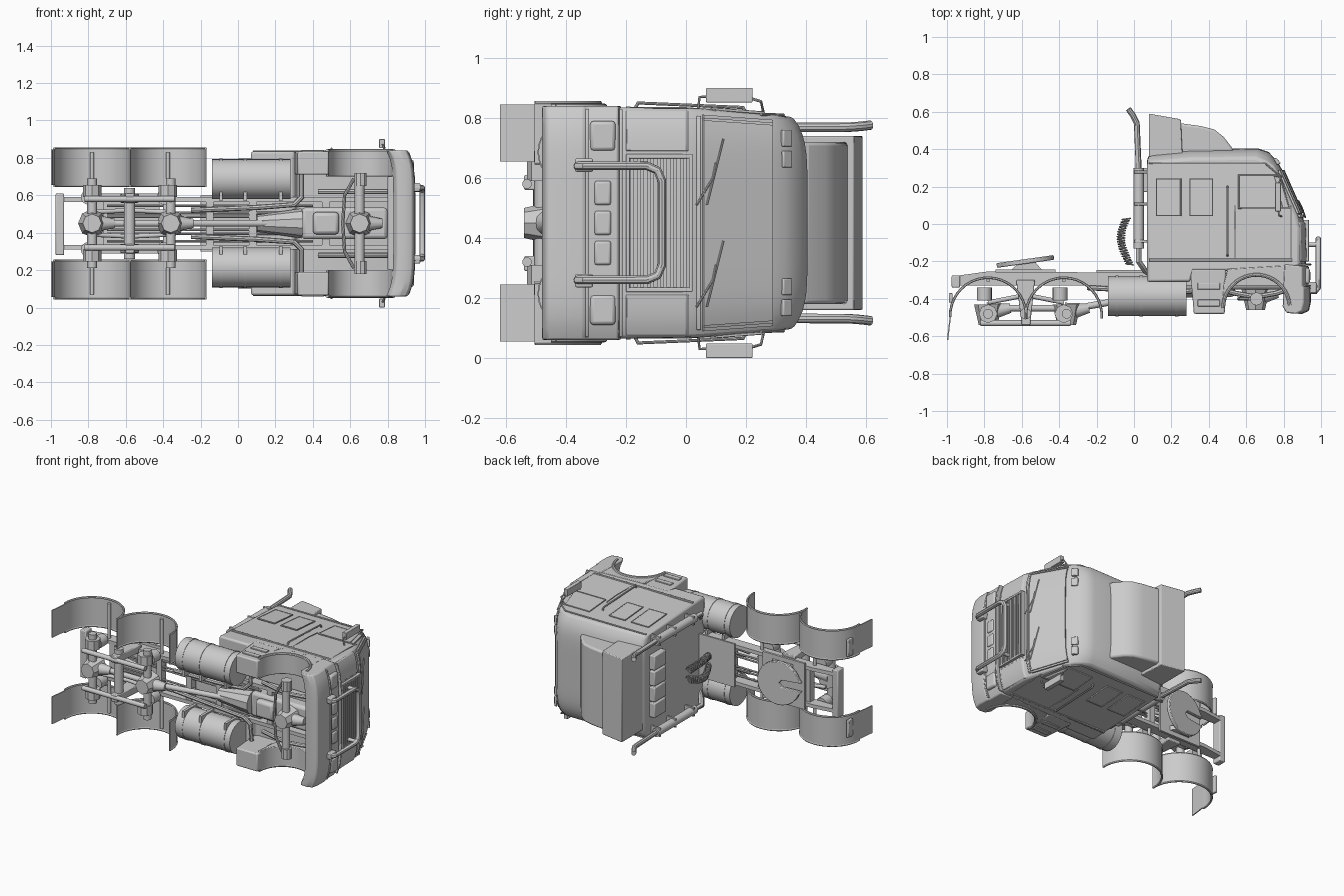
import bpy, bmesh, math
from mathutils import Vector

# Truck lies on its side: nose = +x, roof = +y, width = z about mid-plane C
C, HALF = 0.45, 0.385

def warp(co):
    """Curve the nose, crown the roof and lean the cab sides inward."""
    x, y, z = co
    t = (z - C) / HALF
    x -= 0.035 * t ** 6 * min(1, max(0, x - 0.6) / 0.2)
    drop = 0.05 * t ** 6 * min(1, max(0, y - 0.3) / 0.08)
    return Vector((x, y - drop, C + (z - C) * (1 - 0.2 * max(0, y))))

def add(name, me):
    ob = bpy.data.objects.new(name, me)
    bpy.context.collection.objects.link(ob)
    return ob

def finish(name, bm, bevel=0, seg=2):
    bmesh.ops.recalc_face_normals(bm, faces=bm.faces)
    me = bpy.data.meshes.new(name)
    bm.to_mesh(me)
    bm.free()
    ob = add(name, me)
    if bevel:
        m = ob.modifiers.new("bevel", 'BEVEL')
        m.width, m.segments, m.limit_method = bevel, seg, 'ANGLE'
    return ob

def prism(name, pts, d0, d1, n=1, curved=False, bevel=0, seg=2):
    """Side profile (x, y) extruded across the width from offset d0 to d1."""
    bm = bmesh.new()
    f = warp if curved else Vector
    rings = [[bm.verts.new(f((x, y, C + d0 + (d1 - d0) * i / n))) for x, y in pts] for i in range(n + 1)]
    for a, b in zip(rings, rings[1:]):
        for i in range(len(pts)):
            bm.faces.new((a[i - 1], a[i], b[i], b[i - 1]))
    bm.faces.new(rings[0])
    bm.faces.new(rings[-1])
    return finish(name, bm, bevel, seg)

def box(name, x0, x1, y0, y1, d0, d1, bevel=0, seg=2, curved=False, n=1):
    return prism(name, [(x0, y0), (x1, y0), (x1, y1), (x0, y1)], d0, d1, n, curved, bevel, seg)

def rod(name, a, b, r, sides=16, r2=None):
    """Cylinder or cone between two (x, y, offset) points."""
    a, b = (Vector((p[0], p[1], C + p[2])) for p in (a, b))
    bm = bmesh.new()
    bmesh.ops.create_cone(bm, cap_ends=True, segments=sides, radius1=r, radius2=r2 or r, depth=(b - a).length)
    q = (b - a).to_track_quat('Z', 'Y')
    for v in bm.verts:
        v.co = q @ v.co + (a + b) / 2
    return finish(name, bm)

def tube(name, pts, r, cyclic=False, res=2):
    cu = bpy.data.curves.new(name, 'CURVE')
    cu.dimensions, cu.bevel_depth, cu.bevel_resolution, cu.use_fill_caps = '3D', r, res, True
    sp = cu.splines.new('POLY')
    sp.points.add(len(pts) - 1)
    sp.use_cyclic_u = cyclic
    for p, (x, y, d) in zip(sp.points, pts):
        p.co = (x, y, C + d, 1)
    tmp = add(name + "_path", cu)
    me = bpy.data.meshes.new_from_object(tmp.evaluated_get(bpy.context.evaluated_depsgraph_get()))
    bpy.data.objects.remove(tmp)
    return add(name, me)

def arc(cx, cy, r, a0, a1, n=20):
    angs = [math.radians(a0 + (a1 - a0) * i / n) for i in range(n + 1)]
    return [(cx + r * math.cos(a), cy + r * math.sin(a)) for a in angs]

# Cab shell
prism("cab", [(0.07, -0.31), (0.07, 0.35), (0.09, 0.38), (0.3, 0.4), (0.66, 0.405), (0.72, 0.385), (0.77, 0.33),
              (0.80, 0.275), (0.90, 0.05), (0.918, -0.02), (0.92, -0.22), (0.84, -0.25), (0.32, -0.25),
              (0.3, -0.31)], -HALF, HALF, 24, True, 0.012)
# Windscreen and grille
prism("windscreen", [(0.795, 0.285), (0.897, 0.055), (0.906, 0.06), (0.804, 0.29)], -0.365, 0.365, 16, True)
box("cowl_strip", 0.87, 0.913, 0.035, 0.05, -0.36, 0.36, 0.004, 2, True, 12)
for i in range(9):
    y = -0.185 + i * 0.022
    box("grille_slat", 0.9, 0.932, y, y + 0.012, -0.215, 0.215, 0, 1, True, 6)
for y in (-0.2, 0.01):
    box("grille_edge", 0.9, 0.935, y, y + 0.012, -0.23, 0.23, 0.003)
# Bumper with lamp band
prism("bumper", [(0.83, -0.44), (0.85, -0.475), (0.9, -0.48), (0.935, -0.465), (0.945, -0.42), (0.945, -0.34),
                 (0.935, -0.33), (0.935, -0.225), (0.84, -0.215)], -0.39, 0.39, 20, True, 0.012)
for d in (-0.04, 0.06, -0.14):
    box("centre_lamp", 0.92, 0.943, -0.305, -0.25, d, d + 0.08, 0.008)
for y in (-0.222, -0.335):
    box("lamp_trim", 0.9, 0.948, y, y + 0.01, -0.38, 0.38, 0.003, 2, True, 12)
# Bull bar
half_bar = [(0.93, -0.36, 0.19), (0.97, -0.36, 0.19), (0.985, -0.34, 0.19), (0.985, -0.13, 0.19),
            (0.985, -0.095, 0.175), (0.985, -0.08, 0.14)]
tube("bull_bar", half_bar + [(x, y, -d) for x, y, d in reversed(half_bar)], 0.015, res=3)
# Roof fairing in two steps
prism("fairing_rear", [(0.08, 0.36), (0.08, 0.59), (0.25, 0.56), (0.26, 0.36)], -0.29, 0.29, 1, False, 0.005)
prism("fairing_front", [(0.24, 0.37), (0.24, 0.54), (0.36, 0.523), (0.43, 0.505), (0.48, 0.465), (0.53, 0.4),
                        (0.53, 0.37)], -0.27, 0.27, 1, False, 0.012)
# Parts repeated on both flanks
for s in (1, -1):
    # Nose details: lamps, pillars, corner panels, wipers
    box("headlight", 0.88, 0.94, -0.32, -0.235, s * 0.24, s * 0.34, 0.012)
    box("bull_bar_bracket", 0.93, 0.975, -0.37, -0.31, s * 0.17, s * 0.215, 0.006)
    rod("bull_bar_mount", (0.91, -0.11, s * 0.18), (0.985, -0.11, s * 0.18), 0.012)
    box("grille_side", 0.9, 0.935, -0.2, 0.02, s * 0.215, s * 0.23, 0.003)
    prism("windscreen_pillar", [(0.795, 0.285), (0.897, 0.055), (0.912, 0.06), (0.81, 0.29)], s * 0.345, s * 0.355, 1, True)
    for d in (0.185, 0.255):
        prism("roof_marker", [(0.765, 0.315), (0.745, 0.35), (0.76, 0.355), (0.785, 0.325)], s * d, s * (d + 0.055), 1, False, 0.004)
    prism("nose_corner_panel", [(0.9, -0.2), (0.925, -0.2), (0.92, 0.0), (0.9, 0.02)], s * 0.24, s * 0.375, 5, True, 0.004)
    d = 0.17 * s - 0.03
    tube("wiper", [(0.917, 0.035, d - 0.08), (0.897, 0.09, d + 0.01), (0.893, 0.1, d + 0.06)], 0.004)
    tube("wiper_blade", [(0.905, 0.07, d - 0.08), (0.88, 0.125, d + 0.14)], 0.004)
    # Side windows with frames, door seams, grab rail, trim
    for x0, x1, x2, y0, y1 in ((0.12, 0.25, 0.25, 0.045, 0.24), (0.3, 0.42, 0.42, 0.045, 0.24), (0.56, 0.83, 0.78, 0.085, 0.26)):
        q = [(x0, y0), (x1, y0), (x2, y1), (x0, y1)]
        prism("side_window", q, s * 0.38, s * 0.389, 1, True, 0.003)
        tube("window_frame", [(x, y, s * 0.387 * (1 - 0.2 * y)) for x, y in q], 0.005, True)
    for x in (0.54, 0.84):
        tube("door_seam", [(x, -0.2, s * 0.383), (x, 0, s * 0.383), (x, 0.1, s * 0.375)], 0.003)
    tube("grab_rail", [(0.5, -0.17, s * 0.38), (0.5, -0.16, s * 0.4), (0.5, 0.19, s * 0.385), (0.5, 0.2, s * 0.365)], 0.006)
    box("sill_trim", 0.08, 0.88, -0.2, -0.185, s * 0.375, s * 0.389, 0.003, 2, True)
    tube("roof_gutter", [(0.08, 0.325, s * 0.36), (0.7, 0.325, s * 0.36), (0.79, 0.25, s * 0.362)], 0.005)
    # Mirrors on arms
    box("mirror", 0.755, 0.785, 0.067, 0.222, s * 0.402, s * 0.45, 0.003)
    tube("mirror_arm", [(0.79, 0.04, s * 0.37), (0.775, 0.045, s * 0.42), (0.77, 0.1, s * 0.42)], 0.005)
    tube("mirror_upper_arm", [(0.75, 0.26, s * 0.36), (0.785, 0.25, s * 0.405), (0.77, 0.2, s * 0.42)], 0.005)
    # Front wheel arch and step box
    prism("front_wheel_arch", arc(0.655, -0.45, 0.17, 5, 180) + [(0.47, -0.45), (0.48, -0.32), (0.5, -0.24),
          (0.85, -0.22), (0.85, -0.43)], s * 0.25, s * 0.388, 1, False, 0.004)
    tube("arch_lip", [(x, y, s * 0.388) for x, y in arc(0.655, -0.45, 0.178, 5, 180)], 0.01)
    prism("step_box", [(0.32, -0.48), (0.485, -0.48), (0.49, -0.24), (0.3, -0.24)], s * 0.26, s * 0.385, 1, False, 0.008)
    for y in (-0.44, -0.35):
        box("step_tread", 0.34, 0.46, y, y + 0.035, s * 0.38, s * 0.392, 0.003)
    # Fuel tank with straps
    rod("fuel_tank", (-0.14, -0.385, s * 0.236), (0.28, -0.385, s * 0.236), 0.107, 28)
    for x in (-0.1, 0.03, 0.22):
        rod("tank_strap", (x, -0.385, s * 0.236), (x + 0.018, -0.385, s * 0.236), 0.11, 28)
        box("tank_bracket", x, x + 0.018, -0.47, -0.28, s * 0.12, s * 0.17)
    # Exhaust stack
    tube("exhaust_pipe", [(0.12, -0.29, s * 0.2), (0.06, -0.25, s * 0.28), (0.025, -0.2, s * 0.318), (0.025, 0.3, s * 0.318),
                          (0.015, 0.54, s * 0.319), (-0.005, 0.58, s * 0.322), (-0.03, 0.615, s * 0.326)], 0.016, res=3)
    rod("muffler", (0.025, -0.13, s * 0.318), (0.025, 0.3, s * 0.318), 0.028, 20)
    for y in (-0.1, 0.1, 0.27):
        box("muffler_bracket", 0.0, 0.08, y, y + 0.015, s * 0.285, s * 0.348, 0.003)
    # Frame rail
    prism("frame_rail", [(-0.97, -0.31), (-0.94, -0.33), (0.85, -0.33), (0.85, -0.265), (-0.79, -0.255),
                         (-0.97, -0.28)], s * 0.115, s * 0.14)
    # Rear fenders, hubs and suspension
    for cx in (-0.78, -0.375):
        prism("rear_fender", arc(cx, -0.49, 0.207, -4, 182) + arc(cx, -0.49, 0.199, 182, -4), s * 0.195, s * 0.4)
        for d in (0.2, 0.4):
            tube("fender_lip", [(x, y, s * d) for x, y in arc(cx, -0.49, 0.203, -4, 182)], 0.007, res=1)
        rod("fender_brace", (cx, -0.3, s * 0.12), (cx, -0.3, s * 0.38), 0.011)
        rod("rear_hub", (cx, -0.48, s * 0.14), (cx, -0.48, s * 0.205), 0.05, 8)
        rod("air_spring", (cx - 0.02, -0.41, s * 0.14), (cx - 0.02, -0.34, s * 0.14), 0.04)
        rod("torque_rod", (cx, -0.42, s * 0.06), (-0.578, -0.38, s * 0.07), 0.012)
    prism("mud_flap", [(-0.985, -0.49), (-0.978, -0.49), (-0.993, -0.62), (-1.0, -0.62)], s * 0.205, s * 0.395)
    box("tail_lamp", -0.99, -0.97, -0.42, -0.37, s * 0.22, s * 0.34, 0.005)
    rod("walking_beam", (-0.82, -0.53, s * 0.13), (-0.34, -0.53, s * 0.13), 0.016)
    prism("beam_hanger", [(-0.63, -0.3), (-0.53, -0.3), (-0.555, -0.54), (-0.6, -0.54)], s * 0.11, s * 0.16, 1, False, 0.005)
    # Front suspension
    tube("leaf_spring", [(0.43, -0.34, s * 0.17), (0.54, -0.37, s * 0.17), (0.65, -0.39, s * 0.17),
                         (0.76, -0.37, s * 0.17), (0.85, -0.34, s * 0.17)], 0.014)
    rod("front_hub", (0.655, -0.4, s * 0.2), (0.655, -0.4, s * 0.27), 0.035, 10)
    tube("tie_rod", [(0.56, -0.4, 0), (0.57, -0.4, s * 0.15), (0.62, -0.4, s * 0.24)], 0.009)
    # Pipes and lines along the frame, coiled lines behind the cab
    tube("under_pipe", [(-0.25, -0.34, s * 0.07), (0.1, -0.36, s * 0.085), (0.3, -0.36, s * 0.1),
                        (0.34, -0.35, s * 0.14), (0.34, -0.33, s * 0.3)], 0.014)
    for d in (0.035, 0.055, 0.095):
        rod("air_line", (-0.7, -0.3, s * d), (0.4, -0.32, s * d), 0.007, 8)
    tube("coiled_line", [(-0.04 - 0.03 * math.sin(i / 40) + 0.02 * math.cos(i * 0.8), 0.03 - 0.25 * i / 150,
                          s * (0.03 + 0.03 * math.sin(i / 48)) + 0.025 * math.sin(i * 0.8)) for i in range(150)], 0.004, res=1)

# Axles with differentials
for x, y in ((-0.78, -0.48), (-0.36, -0.48), (0.65, -0.4)):
    rod("axle_tube", (x, y, -0.24), (x, y, 0.24), 0.026)
    rod("differential", (x, y - 0.06, 0), (x, y + 0.05, 0), 0.05, 8, 0.075)
    rod("differential_nose", (x, y + 0.01, 0), (x + 0.12, y + 0.03, 0), 0.05, 12, 0.025)
# Drive line, gearbox and engine
rod("drive_shaft", (-0.25, -0.44, 0), (0.2, -0.36, 0), 0.018)
rod("inter_axle_shaft", (-0.7, -0.45, 0), (-0.4, -0.45, 0), 0.018)
rod("gearbox", (0.1, -0.34, 0), (0.34, -0.32, 0), 0.045, 10, 0.08)
box("engine_block", 0.34, 0.8, -0.35, -0.22, -0.085, 0.085, 0.02)
box("oil_pan", 0.4, 0.54, -0.39, -0.33, -0.06, 0.06, 0.02)
box("radiator", 0.8, 0.84, -0.4, -0.2, -0.25, 0.25, 0.005)
# Cross members and deck
for x in (-0.76, -0.4, -0.17, 0.06, 0.45):
    box("cross_member", x, x + 0.04, -0.325, -0.275, -0.12, 0.12)
rod("trunnion_tube", (-0.58, -0.48, -0.19), (-0.58, -0.48, 0.19), 0.03)
box("tail_cross_member", -0.975, -0.93, -0.34, -0.275, -0.17, 0.16, 0.006)
box("catwalk", -0.2, 0.07, -0.258, -0.245, -0.15, 0.15)
# Coupling plate with tail slot
bm = bmesh.new()
rim = arc(0, 0, 0.15, -160, 160, 32) + [(-0.16, 0.03), (-0.02, 0.025), (0, 0), (-0.02, -0.025), (-0.16, -0.03)]
face = bm.faces.new([bm.verts.new((x, 0, z)) for x, z in rim])
top = bmesh.ops.extrude_face_region(bm, geom=[face])["geom"]
bmesh.ops.translate(bm, vec=(0, 0.025, 0), verts=[v for v in top if isinstance(v, bmesh.types.BMVert)])
plate = finish("coupling_plate", bm, 0.004)
plate.location, plate.rotation_euler = (-0.575, -0.212, C), (0, 0, 0.14)
for d in (-0.13, 0.1):
    prism("coupling_stand", [(-0.67, -0.26), (-0.48, -0.26), (-0.54, -0.19), (-0.6, -0.19)], d, d + 0.03)
box("coupling_base", -0.74, -0.42, -0.258, -0.242, -0.16, 0.16)
# Equipment boxes on the cab back wall
for i in range(4):
    box("back_wall_box", 0.03, 0.075, 0.17, 0.3, -0.22 + i * 0.11, -0.12 + i * 0.11, 0.006)
# Smooth shading with sharp edges kept
bpy.ops.object.select_all(action='SELECT')
bpy.context.view_layer.objects.active = plate
bpy.ops.object.shade_smooth_by_angle(angle=math.radians(35))
